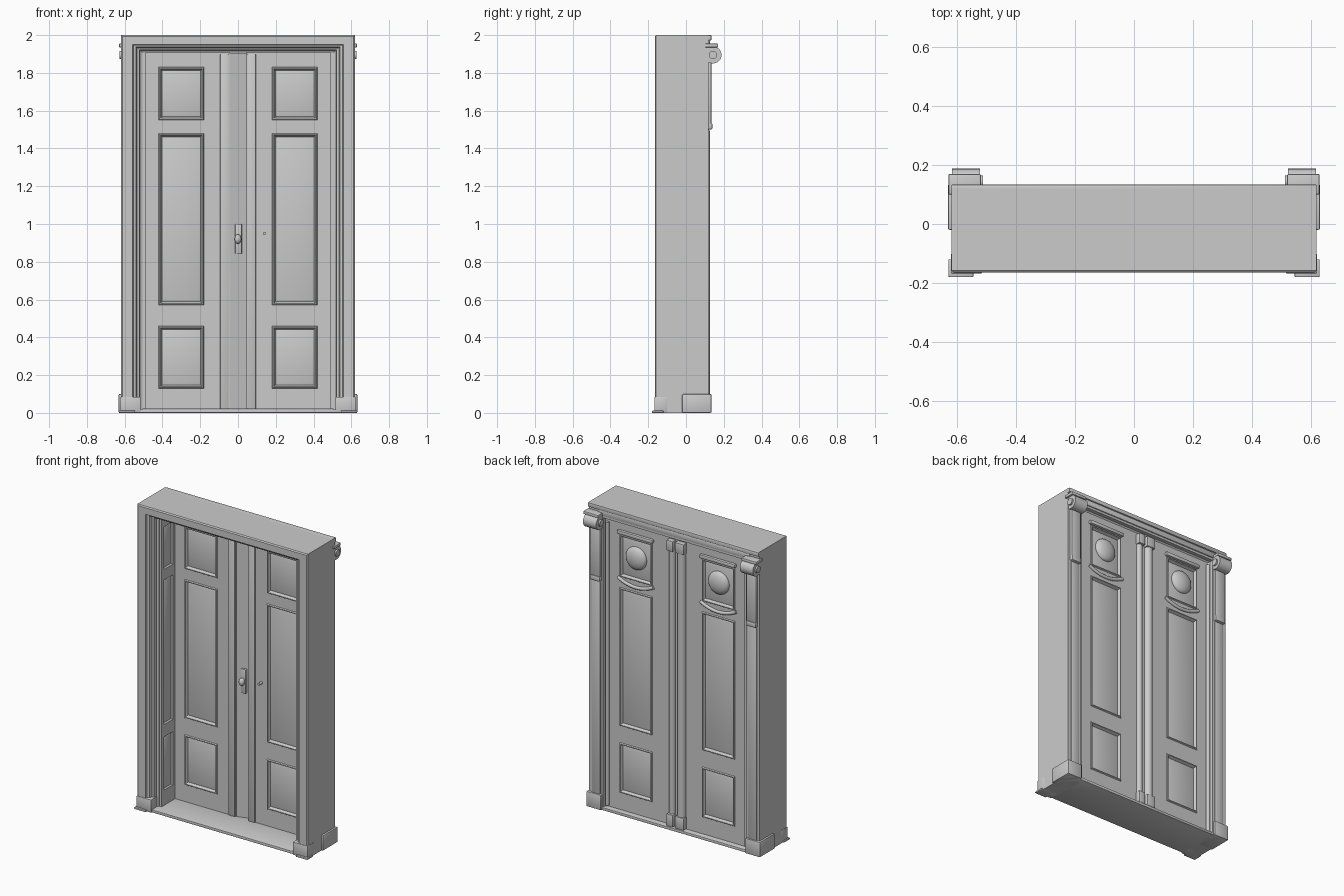
import bpy, bmesh, math
from mathutils import Vector

if "Cube" in bpy.data.objects:
    bpy.data.objects.remove(bpy.data.objects["Cube"])


def finish(name, bm, smooth=None):
    bmesh.ops.recalc_face_normals(bm, faces=bm.faces)
    me = bpy.data.meshes.new(name)
    bm.to_mesh(me)
    bm.free()
    ob = bpy.data.objects.new(name, me)
    bpy.context.collection.objects.link(ob)
    if smooth:
        bpy.ops.object.select_all(action='DESELECT')
        ob.select_set(True)
        bpy.context.view_layer.objects.active = ob
        bpy.ops.object.shade_smooth_by_angle(angle=math.radians(smooth))
    return ob


def box(name, x0, x1, y0, y1, z0, z1, bevel=0.0):
    bm = bmesh.new()
    bmesh.ops.create_cube(bm, size=1)
    for v in bm.verts:
        v.co = ((x0 + x1) / 2 + v.co.x * (x1 - x0), (y0 + y1) / 2 + v.co.y * (y1 - y0),
                (z0 + z1) / 2 + v.co.z * (z1 - z0))
    if bevel:
        bmesh.ops.bevel(bm, geom=bm.edges[:], offset=bevel, segments=2, affect='EDGES', profile=0.5)
    return finish(name, bm, 40)


def prism(name, pts, z0, z1):
    """Vertical extrusion of an (x, y) outline."""
    bm = bmesh.new()
    f = bm.faces.new([bm.verts.new((x, y, z0)) for x, y in pts])
    up = bmesh.ops.extrude_face_region(bm, geom=[f])['geom']
    bmesh.ops.translate(bm, vec=(0, 0, z1 - z0), verts=[g for g in up if isinstance(g, bmesh.types.BMVert)])
    if f.is_valid is False or len(bm.faces) < len(pts) + 2:
        bm.faces.new([v for v in bm.verts if abs(v.co.z - z0) < 1e-6])
    return finish(name, bm, 40)


def cyl(name, center, axis, r, length, segs=24):
    bm = bmesh.new()
    bmesh.ops.create_cone(bm, cap_ends=True, segments=segs, radius1=r, radius2=r, depth=length)
    q = Vector(axis).to_track_quat('Z', 'Y')
    for v in bm.verts:
        v.co = q @ v.co + Vector(center)
    return finish(name, bm, 40)


def ball(name, center, scale):
    bm = bmesh.new()
    bmesh.ops.create_uvsphere(bm, u_segments=28, v_segments=16, radius=1)
    for v in bm.verts:
        v.co = [c + s * k for c, s, k in zip(center, scale, v.co)]
    return finish(name, bm, 60)


def panelled(name, us, vs, w0, w1, place, steps, both=True):
    """Slab split into a grid, with its middle cells inset as moulded panels."""
    bm = bmesh.new()
    nu, nv = len(us), len(vs)
    lay = [[[bm.verts.new(place(u, w, v)) for v in vs] for u in us] for w in (w0, w1)]
    panels = []
    for k in (0, 1):
        for i in range(nu - 1):
            for j in range(nv - 1):
                g = lay[k]
                f = bm.faces.new((g[i][j], g[i + 1][j], g[i + 1][j + 1], g[i][j + 1]))
                if i == 1 and j % 2 == 1 and (k == 0 or both):
                    panels.append(f)
    a, b = lay
    for i in range(nu - 1):
        for j in (0, nv - 1):
            bm.faces.new((a[i][j], a[i + 1][j], b[i + 1][j], b[i][j]))
    for j in range(nv - 1):
        for i in (0, nu - 1):
            bm.faces.new((a[i][j], a[i][j + 1], b[i][j + 1], b[i][j]))
    bmesh.ops.recalc_face_normals(bm, faces=bm.faces)
    for t, d in steps:
        bmesh.ops.inset_individual(bm, faces=panels, thickness=t, depth=d)
    return finish(name, bm, 30)


# Outer casing: stepped profile (distance in from outer edge, y) mitred round the opening
profile = [(0, 0.12), (0, -0.158), (0.008, -0.165), (0.062, -0.165), (0.066, -0.152), (0.08, -0.147),
           (0.085, -0.13), (0.098, -0.125), (0.102, -0.105), (0.115, -0.098), (0.115, 0.085),
           (0.10, 0.095), (0.10, 0.12)]
bm = bmesh.new()
rings = []
for sx, top in ((-1, 0), (-1, 1), (1, 1), (1, 0)):
    rings.append([bm.verts.new((sx * (0.62 - d), y, (2.0 - d * 0.8) if top else 0)) for d, y in profile])
n = len(profile)
for r0, r1 in zip(rings, rings[1:]):
    for i in range(n):
        bm.faces.new((r0[i], r0[(i + 1) % n], r1[(i + 1) % n], r1[i]))
bm.faces.new(rings[0])
bm.faces.new(rings[-1])
finish("door_casing", bm, 30)

# Threshold
box("threshold", -0.62, 0.62, -0.16, 0.125, 0, 0.018, 0.003)

# Door leaves, reveals, and everything mirrored left and right
zs = [0.02, 0.13, 0.46, 0.57, 1.48, 1.55, 1.83, 1.91]
steps = [(0.006, 0.007), (0.008, 0.0), (0.012, -0.018), (0.022, 0.006)]
for s, side in ((-1, "left"), (1, "right")):
    panelled(side + "_door_leaf", [0.045, 0.18, 0.42, 0.507], zs, 0.045, 0.09,
             lambda u, w, v: (s * u, w, v), steps)
    panelled(side + "_reveal_panelling", [-0.095, -0.07, 0.02, 0.045],
             [0.02, 0.12, 0.47, 0.55, 1.50, 1.57, 1.85, 1.91], 0.488, 0.507,
             lambda u, w, v: (s * w, u, v), [(0.01, -0.008), (0.008, 0.003)], both=False)
    # bead along the meeting stile
    box(side + "_meeting_bead", *sorted((s * 0.05, s * 0.095)), 0.035, 0.05, 0.02, 1.9, 0.004)

    # back: round boss with ring and bowed rail beneath it
    ball(side + "_boss", (s * 0.3, 0.085, 1.70), (0.075, 0.035, 0.075))
    cu = bpy.data.curves.new(side + "_bowed_rail", 'CURVE')
    cu.dimensions = '3D'
    cu.bevel_depth = 0.011
    cu.use_fill_caps = True
    sp = cu.splines.new('POLY')
    sp.points.add(12)
    for i, p in enumerate(sp.points):
        t = -1 + i / 6
        p.co = (s * 0.3 + 0.13 * t, 0.092, 1.51 + 0.035 * t * t, 1)
    bpy.context.collection.objects.link(bpy.data.objects.new(side + "_bowed_rail", cu))
    box(side + "_back_top_rail", *sorted((s * 0.17, s * 0.43)), 0.085, 0.108, 1.835, 1.86, 0.006)

    # back pilaster: base block, shaft, upper block, scroll capital
    def pbox(part, x0, x1, *rest):
        box(side + "_" + part, *sorted((s * x0, s * x1)), *rest)
    pbox("pilaster_base", 0.525, 0.632, -0.02, 0.135, 0, 0.10, 0.006)
    pbox("pilaster_shaft", 0.535, 0.60, 0.10, 0.126, 0.09, 1.5, 0.008)
    pbox("pilaster_upper_block", 0.53, 0.605, 0.10, 0.135, 1.5, 1.86, 0.01)
    pbox("pilaster_foot_moulding", 0.53, 0.605, 0.10, 0.14, 1.50, 1.535, 0.008)
    cyl(side + "_scroll", (s * 0.57, 0.143, 1.895), (1, 0, 0), 0.045, 0.095)
    cyl(side + "_scroll_eye", (s * 0.57, 0.143, 1.895), (1, 0, 0), 0.022, 0.115)
    pbox("scroll_cap", 0.52, 0.63, 0.10, 0.17, 1.935, 1.955, 0.005)

    # front plinth and its splayed foot
    pbox("front_plinth", 0.515, 0.622, -0.168, -0.10, 0, 0.085, 0.004)
    pbox("front_foot", 0.545, 0.63, -0.18, -0.12, 0, 0.012, 0.003)

    # slim bead at the hinge side of the back
    cyl(side + "_hinge_bead", (s * 0.505, 0.095, 0.96), (0, 0, 1), 0.012, 1.86, 12)

# Cornice on the back
box("cornice_top", -0.62, 0.62, 0.10, 0.134, 1.972, 2.0, 0.004)
box("cornice_lower", -0.55, 0.55, 0.10, 0.127, 1.935, 1.973, 0.006)

# Centre: slanted rebate and the rounded cover strips on the back
prism("centre_rebate", [(-0.05, 0.047), (0.046, 0.075), (0.046, 0.09), (-0.05, 0.09)], 0.02, 1.905)
for x, r, nm in ((-0.035, 0.028, "wide"), (0.035, 0.02, "narrow")):
    arc = [(x + r * math.cos(a * math.pi / 8), 0.09 + r * math.sin(a * math.pi / 8)) for a in range(9)]
    prism(nm + "_cover_strip", arc, 0.03, 1.89)
    box(nm + "_cover_strip_foot", x - r - 0.004, x + r + 0.004, 0.085, 0.122, 0.02, 0.1, 0.005)
    box(nm + "_cover_strip_cap", x - r - 0.004, x + r + 0.004, 0.085, 0.122, 1.83, 1.9, 0.005)

# Handle and lock
box("lock_plate", -0.015, 0.02, 0.05, 0.075, 0.84, 1.0, 0.004)
ball("door_knob", (0.0, 0.04, 0.92), (0.018, 0.02, 0.025))
cyl("key_spindle", (0.14, 0.035, 0.95), (0, 1, 0), 0.008, 0.04, 12)
